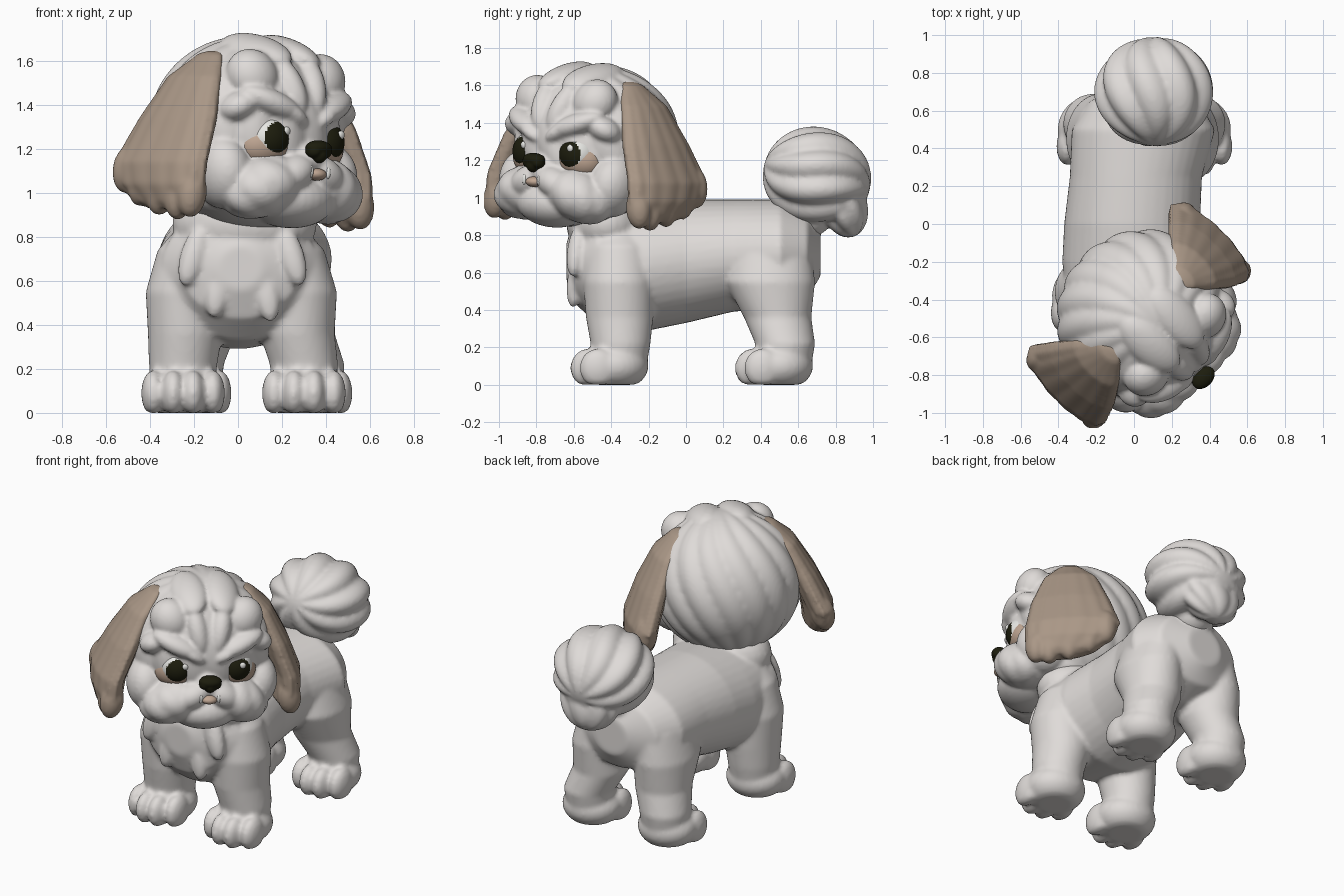
import bpy, bmesh, math
from mathutils import Matrix, Vector, Euler

if "Cube" in bpy.data.objects:
    bpy.data.objects.remove(bpy.data.objects["Cube"], do_unlink=True)


def material(name, rgb):
    m = bpy.data.materials.new(name)
    m.use_nodes = True
    m.diffuse_color = (*rgb, 1)
    bsdf = next(n for n in m.node_tree.nodes if n.type == 'BSDF_PRINCIPLED')
    bsdf.inputs["Base Color"].default_value = (*rgb, 1)
    bsdf.inputs["Roughness"].default_value = 0.8
    return m


FUR = material("cream white fur", (0.74, 0.71, 0.69))
TAN = material("tan fur", (0.40, 0.31, 0.24))
SKIN = material("pinkish tan skin", (0.52, 0.38, 0.29))
DARK = material("near black", (0.012, 0.012, 0.004))
WHITE = material("bright white", (0.85, 0.85, 0.82))

# Head frame: turned to its left, tipped slightly
HEAD = (Matrix.Translation((0.07, -0.51, 1.28))
        @ Matrix.Rotation(math.radians(45), 4, 'Z')
        @ Matrix.Rotation(math.radians(3), 4, 'Y'))
ID = Matrix.Identity(4)


def ridge(angle, lobes, amp):
    """Scalloped radius factor: rounded locks with narrow creases."""
    return 1 + amp * (abs(math.sin(angle * lobes / 2)) - 0.7) if lobes else 1


def blob(bm, centre, radii, rot=(0, 0, 0), lobes=0, amp=0.0, seg=32):
    """Ellipsoid, optionally combed into locks that meet at its poles."""
    m = Matrix.Translation(centre) @ Euler([math.radians(a) for a in rot]).to_matrix().to_4x4()
    new = bmesh.ops.create_uvsphere(bm, u_segments=seg, v_segments=seg // 2, radius=1)["verts"]
    for v in new:
        c = v.co.copy()
        twist = math.atan2(c.y, c.x) + 0.35 * c.z
        k = 1 + (ridge(twist, lobes, amp) - 1) * math.hypot(c.x, c.y)
        v.co = m @ Vector(c[i] * k * radii[i] for i in range(3))
    return new


def loft(bm, sections, axis='Z', seg=40, lobes=0, amp=0.0):
    """Closed skin through ellipses: (position, centre a, centre b, radius a, radius b)."""
    rings = []
    for p, a, b, ra, rb in sections:
        ring = []
        for i in range(seg):
            t = math.tau * i / seg
            k = ridge(t, lobes, amp)
            u, w = a + ra * k * math.cos(t), b + rb * k * math.sin(t)
            ring.append(bm.verts.new((u, w, p) if axis == 'Z' else (u, p, w)))
        rings.append(ring)
    for r, s in zip(rings, rings[1:]):
        for i in range(seg):
            j = (i + 1) % seg
            bm.faces.new((r[i], r[j], s[j], s[i]))
    bm.faces.new(rings[0])
    bm.faces.new(rings[-1])


def finish(bm, name, mats, matrix=ID, voxel=0.0, soften=0, ground=False):
    bm.transform(matrix)
    if ground:
        for v in bm.verts:
            v.co.z = max(v.co.z, 0.0)
    bmesh.ops.recalc_face_normals(bm, faces=bm.faces)
    for f in bm.faces:
        f.smooth = True
    mesh = bpy.data.meshes.new(name)
    bm.to_mesh(mesh)
    bm.free()
    ob = bpy.data.objects.new(name, mesh)
    bpy.context.collection.objects.link(ob)
    for m in mats:
        mesh.materials.append(m)
    if voxel:
        r = ob.modifiers.new("fuse", 'REMESH')
        r.mode, r.voxel_size, r.use_smooth_shade = 'VOXEL', voxel, True
    if soften:
        s = ob.modifiers.new("soften", 'SMOOTH')
        s.factor, s.iterations = 0.5, soften
    return ob


# Torso, chest and legs fused into one coat
bm = bmesh.new()
loft(bm, [(-0.64, 0.01, 0.66, 0.10, 0.10), (-0.59, 0.01, 0.65, 0.26, 0.22),
          (-0.48, 0.01, 0.64, 0.36, 0.31), (-0.2, 0, 0.63, 0.38, 0.34),
          (0, -0.01, 0.66, 0.36, 0.33), (0.25, 0.01, 0.69, 0.35, 0.30),
          (0.5, 0.05, 0.70, 0.38, 0.29), (0.65, 0.05, 0.70, 0.29, 0.23),
          (0.72, 0.05, 0.70, 0.12, 0.12)], axis='Y')
blob(bm, (0.03, -0.42, 0.86), (0.33, 0.22, 0.20))
blob(bm, (0.08, 0.62, 0.9), (0.14, 0.14, 0.12))
# Chest tufts
for x, z, tilt in ((-0.2, 0.72, 18), (-0.09, 0.58, 8), (0.03, 0.68, 0), (0.13, 0.56, -8), (0.24, 0.72, -18)):
    blob(bm, (x, -0.585, z), (0.06, 0.05, 0.15), (-8, tilt, 0))


def leg(x, y, foot_x, foot_y, thigh):
    loft(bm, [(0.86, x * 0.75, y - 0.01, 0.08, 0.10), (0.74, x * 0.9, y, 0.15, thigh * 0.9),
              (0.55, x, y, 0.18, thigh), (0.36, x, (y + foot_y) / 2 + 0.03, 0.17, 0.18),
              (0.22, foot_x, foot_y + 0.06, 0.155, 0.16), (0.04, foot_x, foot_y + 0.05, 0.14, 0.14)])
    blob(bm, (foot_x, foot_y + 0.03, 0.10), (0.185, 0.18, 0.13))
    # Four toes
    for i, back in enumerate((0.05, 0, 0, 0.05)):
        blob(bm, (foot_x + (i - 1.5) * 0.09, foot_y - 0.11 + back, 0.09), (0.056, 0.10, 0.105), seg=20)


leg(0.27, -0.36, 0.30, -0.41, 0.19)
leg(-0.24, -0.36, -0.25, -0.41, 0.19)
leg(0.27, 0.45, 0.33, 0.47, 0.24)
leg(-0.18, 0.45, -0.22, 0.47, 0.24)
finish(bm, "body_and_legs", [FUR], voxel=0.014, soften=5, ground=True)

# Tail pompom, locks sweeping from front to back
bm = bmesh.new()
blob(bm, (0.11, 0.70, 1.11), (0.31, 0.26, 0.29), (75, 0, 0), lobes=9, amp=0.13, seg=72)
blob(bm, (0.11, 0.83, 0.98), (0.20, 0.13, 0.20), (20, 0, 0), lobes=7, amp=0.12, seg=48)
blob(bm, (0.10, 0.66, 0.92), (0.13, 0.13, 0.13))
finish(bm, "tail", [FUR], voxel=0.013, soften=3)

# Head: skull, muzzle, brows and fringe fused (local front is -y)
bm = bmesh.new()
blob(bm, (0, 0.05, 0), (0.455, 0.43, 0.435), (15, 0, 0), lobes=16, amp=0.045, seg=96)
blob(bm, (0, -0.30, -0.13), (0.10, 0.13, 0.10))
blob(bm, (0, -0.25, -0.31), (0.22, 0.19, 0.13))
blob(bm, (0, -0.06, -0.30), (0.34, 0.30, 0.14))
for s in (-1, 1):
    # Moustache and cheeks
    blob(bm, (s * 0.10, -0.34, -0.20), (0.13, 0.11, 0.085), (0, s * 28, s * 12))
    blob(bm, (s * 0.20, -0.26, -0.26), (0.20, 0.18, 0.14), (0, s * 22, s * 25), lobes=8, amp=0.06)
    blob(bm, (s * 0.32, -0.13, -0.20), (0.13, 0.17, 0.17), (0, s * 10, s * 20))
    # Frowning brow locks
    blob(bm, (s * 0.10, -0.33, 0.075), (0.10, 0.075, 0.045), (0, -s * 32, s * 10))
    blob(bm, (s * 0.19, -0.30, 0.12), (0.16, 0.085, 0.06), (0, -s * 20, s * 22))
    blob(bm, (s * 0.30, -0.20, 0.10), (0.10, 0.11, 0.07), (0, s * 25, s * 40))
    # Forehead and crown locks
    blob(bm, (s * 0.07, -0.27, 0.20), (0.07, 0.09, 0.16), (-28, s * 12, 0))
    blob(bm, (s * 0.22, -0.20, 0.24), (0.12, 0.11, 0.13), (-20, s * 35, 0))
    blob(bm, (s * 0.10, -0.10, 0.36), (0.11, 0.20, 0.07), (14, s * 14, 0))
finish(bm, "head", [FUR], HEAD, voxel=0.012, soften=3)

# Hanging ears with scalloped locks
for s, side in ((-1, "right"), (1, "left")):
    bm = bmesh.new()
    rows = [(0.355, 0.25, -0.02, 0.02, 0.03), (0.34, 0.27, -0.02, 0.045, 0.07), (0.23, 0.36, -0.03, 0.07, 0.16),
            (0.03, 0.45, -0.04, 0.09, 0.235), (-0.17, 0.53, -0.06, 0.095, 0.285),
            (-0.27, 0.54, -0.04, 0.09, 0.265), (-0.35, 0.53, 0.0, 0.075, 0.20), (-0.38, 0.53, 0.03, 0.05, 0.14)]
    loft(bm, [(z, s * a, -f, ra, rb) for z, a, f, ra, rb in rows], seg=64, lobes=14, amp=0.06)
    for f, z in ((-0.26, -0.20), (-0.16, -0.26), (-0.04, -0.30), (0.08, -0.32), (0.16, -0.31)):
        blob(bm, (s * 0.54, -f, z), (0.07, 0.065, 0.11), (0, -s * 8, 0))
    finish(bm, side + "_ear", [TAN], HEAD, voxel=0.013, soften=3)

# Eyes: lids, eyeballs with a dark iris cap, and glints
for s, side in ((-1, "right"), (1, "left")):
    bm = bmesh.new()
    blob(bm, (s * 0.178, -0.255, -0.065), (0.135, 0.10, 0.105), (0, s * 12, s * 20))
    finish(bm, side + "_eyelid", [SKIN], HEAD)
    bm = bmesh.new()
    centre = Vector((s * 0.175, -0.262, -0.04))
    blob(bm, centre, (0.105, 0.11, 0.105), seg=64)
    gaze = Vector((s * 0.12, -1, 0.02)).normalized()
    for f in bm.faces:
        d = f.calc_center_median() - centre
        f.material_index = 1 if d.normalized().dot(gaze) > 0.74 else 0
    finish(bm, side + "_eye", [WHITE, DARK], HEAD)
    bm = bmesh.new()
    blob(bm, centre + Vector((0.03, -0.098, 0.035)), (0.02, 0.012, 0.02), seg=16)
    finish(bm, side + "_eye_glint", [WHITE], HEAD)

# Nose
bm = bmesh.new()
blob(bm, (0, -0.425, -0.075), (0.07, 0.05, 0.035))
blob(bm, (0, -0.425, -0.10), (0.04, 0.045, 0.045))
for s in (-1, 1):
    blob(bm, (s * 0.035, -0.425, -0.09), (0.033, 0.04, 0.032))
finish(bm, "nose", [DARK], HEAD, voxel=0.007, soften=2)

# Lower lip and small underbite teeth
bm = bmesh.new()
blob(bm, (0, -0.415, -0.195), (0.05, 0.045, 0.028))
finish(bm, "lower_lip", [SKIN], HEAD)
bm = bmesh.new()
for s in (-1, 1):
    blob(bm, (s * 0.055, -0.435, -0.185), (0.012, 0.012, 0.028), seg=16)
finish(bm, "teeth", [WHITE], HEAD)
